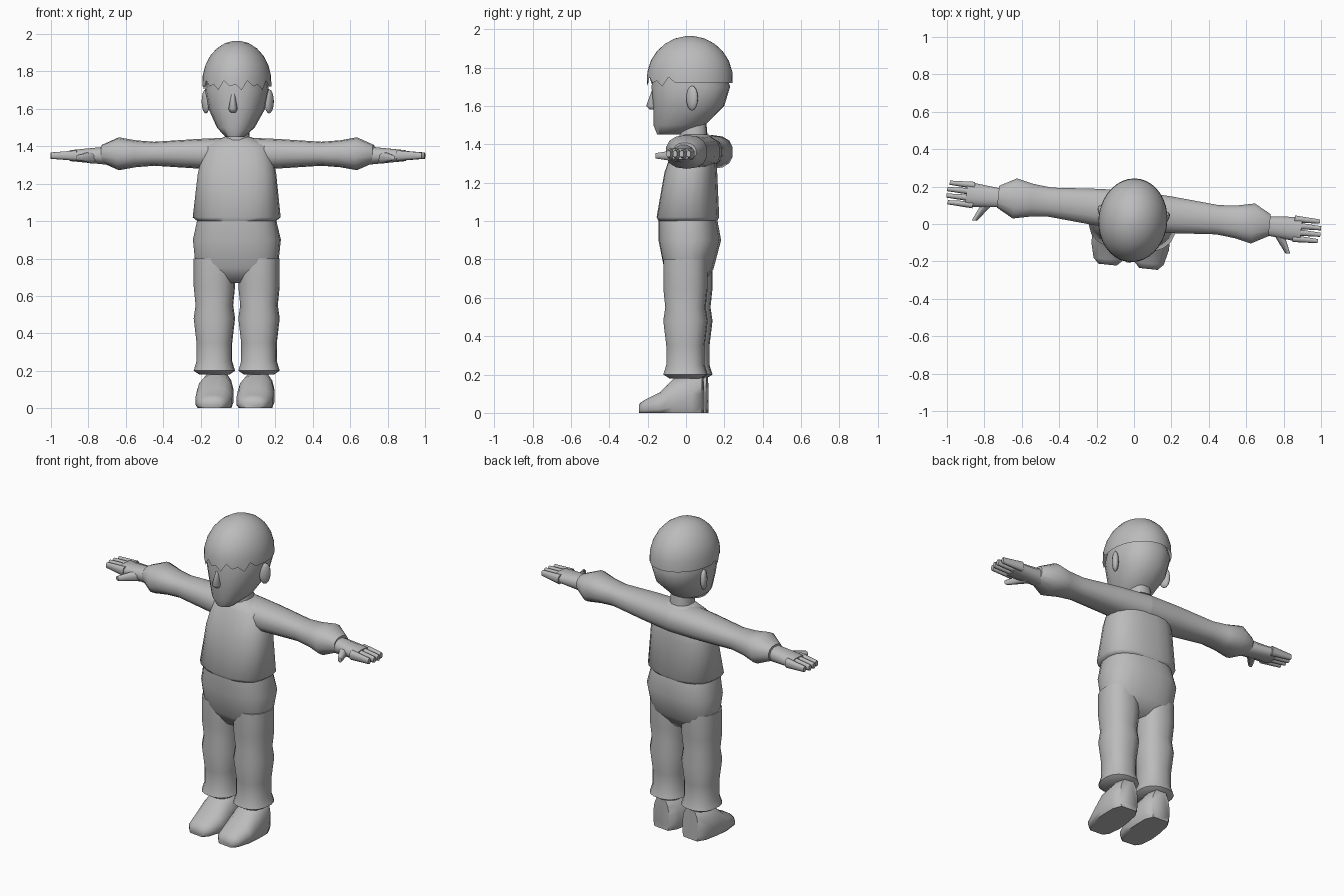
import bpy
import bmesh
import math
from mathutils import Matrix, Vector

if "Cube" in bpy.data.objects:
    bpy.data.objects.remove(bpy.data.objects["Cube"], do_unlink=True)

grey = bpy.data.materials.new("plain_grey")
grey.use_nodes = True
colour = (0.5, 0.5, 0.5, 1)
grey.diffuse_color = colour
grey.node_tree.nodes["Principled BSDF"].inputs["Base Color"].default_value = colour

# The whole figure is turned slightly towards its right
TURN = Matrix.Translation((-0.008, 0, 0)) @ Matrix.Rotation(math.radians(-6), 4, "Z")


def finish(name, bm):
    """Turn a bmesh into a smooth, coloured object."""
    bmesh.ops.recalc_face_normals(bm, faces=bm.faces)
    bm.transform(TURN)
    mesh = bpy.data.meshes.new(name)
    bm.to_mesh(mesh)
    bm.free()
    mesh.materials.append(grey)
    obj = bpy.data.objects.new(name, mesh)
    bpy.context.collection.objects.link(obj)
    bpy.ops.object.select_all(action="DESELECT")
    obj.select_set(True)
    bpy.context.view_layer.objects.active = obj
    bpy.ops.object.shade_smooth_by_angle(angle=math.radians(60))


def signed_power(value, power):
    return math.copysign(abs(value) ** power, value)


def limb(profile, centre, ratio):
    """Turn (position, half width) pairs into rings of constant proportion."""
    return [(position, half, centre - half * ratio, centre + half * ratio)
            for position, half in profile]


def loft(name, rings, axis="z", mid=0, lean=0, sides=16, power=0.85,
         side=1, open_start=False, adjust=None):
    """Skin rings of (position, half width, low, high) along an axis."""
    bm = bmesh.new()
    loops = []
    start = rings[0][0]
    for index, (position, half, low, high) in enumerate(rings):
        centre = mid + lean * (position - start)
        loop = []
        for step in range(sides):
            turn = math.tau * (step + 0.5) / sides
            across = centre + half * signed_power(math.cos(turn), power)
            along = (low + high) / 2 + (high - low) / 2 * signed_power(math.sin(turn), power)
            co = Vector({"x": (position, across, along),
                         "y": (across, position, along),
                         "z": (across, along, position)}[axis])
            if adjust:
                adjust(co, index, step)
            co.x *= side
            co.z = max(co.z, 0)
            loop.append(bm.verts.new(co))
        loops.append(loop)
    for first, second in zip(loops, loops[1:]):
        for i in range(sides):
            j = (i + 1) % sides
            bm.faces.new((first[i], first[j], second[j], second[i]))
    if not open_start:
        bm.faces.new(loops[0])
    bm.faces.new(loops[-1])
    finish(name, bm)


# Head with a flat jaw
loft("head", [
    (1.45, 0.05, -0.15, -0.03),
    (1.5, 0.1, -0.17, 0.1),
    (1.6, 0.15, -0.17, 0.2),
    (1.7, 0.17, -0.18, 0.23),
    (1.8, 0.15, -0.16, 0.2),
], power=0.9, sides=20)


# Hair is a dome whose lowest ring forms a jagged fringe
def fringe(co, index, step):
    if index == 0 and co.y < 0:
        co.z += (-0.02, 0.03, 0, 0.01)[step % 4]


def dome_ring(degrees):
    angle = math.radians(degrees)
    width = 0.185 * math.cos(angle)
    depth = 0.225 * math.cos(angle)
    return (1.74 + 0.225 * math.sin(angle), width, 0.02 - depth, 0.02 + depth)


loft("hair", [dome_ring(degrees) for degrees in range(-5, 90, 15)],
     power=1, sides=36, open_start=True, adjust=fringe)

# Nose
loft("nose", [
    (1.58, 0.015, -0.19, -0.15),
    (1.6, 0.025, -0.21, -0.15),
    (1.68, 0.01, -0.18, -0.15),
], sides=8, power=1)

# Neck
loft("neck", limb([(1.4, 0.07), (1.52, 0.06)], centre=0.04, ratio=1.1), sides=12)

# Shirt body, with a hem standing out over the trousers
loft("shirt_body", [
    (1, 0.21, -0.14, 0.16),
    (1.02, 0.235, -0.15, 0.17),
    (1.25, 0.21, -0.11, 0.16),
    (1.4, 0.18, -0.06, 0.15),
    (1.45, 0.07, -0.02, 0.12),
], sides=20, power=0.8)

# Trouser seat
loft("trouser_seat", [
    (1.01, 0.21, -0.14, 0.16),
    (0.9, 0.235, -0.14, 0.18),
    (0.75, 0.22, -0.11, 0.14),
    (0.67, 0.18, -0.06, 0.08),
], sides=20, power=0.8)

for label, side in (("left", 1), ("right", -1)):
    # Trouser leg with knee and gathered cuff
    leg = [(0.8, 0.11), (0.65, 0.11), (0.55, 0.1), (0.48, 0.11),
           (0.35, 0.095), (0.25, 0.095), (0.2, 0.11), (0.18, 0.08)]
    loft(label + "_trouser_leg", limb(leg, centre=0.01, ratio=1.05),
         mid=0.12, side=side)

    # Shoe, cut flat at the sole, as (position, half width, height)
    shoe = [(-0.23, 0.05, 0.05), (-0.2, 0.08, 0.07), (-0.12, 0.1, 0.11),
            (-0.05, 0.1, 0.18), (0.05, 0.09, 0.2), (0.1, 0.06, 0.2)]
    loft(label + "_shoe", [(y, half, -height / 3, height) for y, half, height in shoe],
         axis="y", mid=0.11, side=side)

    # Sleeve, flaring before the wrist
    sleeve = [(0, 0.11), (0.2, 0.1), (0.45, 0.08),
              (0.55, 0.09), (0.64, 0.11), (0.73, 0.06)]
    loft(label + "_sleeve", limb(sleeve, centre=1.36, ratio=0.8),
         axis="x", mid=0.07, side=side, sides=14)

    # Palm
    loft(label + "_palm", [(0.7, 0.05, 1.3, 1.4), (0.9, 0.07, 1.32, 1.38)],
         axis="x", mid=0.065, side=side, sides=12)

    # Four fingers side by side, the middle two longest
    for number in range(4):
        offset = number - 1.5
        tip = 1.01 - 0.01 * abs(offset)
        loft(f"{label}_finger_{number + 1}",
             limb([(0.86, 0.02), (tip, 0.012)], centre=1.35, ratio=1.5),
             axis="x", mid=0.065 + 0.035 * offset, side=side, sides=8)

    # Thumb slanting forwards
    loft(label + "_thumb", limb([(0.05, 0.035), (-0.07, 0.015)], centre=1.34, ratio=1),
         axis="y", mid=0.77, lean=-0.6, side=side, sides=8)

    # Ear, flared at the rear
    bm = bmesh.new()
    bmesh.ops.create_uvsphere(bm, u_segments=12, v_segments=8, radius=1)
    bm.transform(Matrix.Translation((0.17 * side, 0.05, 1.64))
                 @ Matrix.Rotation(-0.5 * side, 4, "Z")
                 @ Matrix.Diagonal((0.02, 0.035, 0.065, 1)))
    finish(label + "_ear", bm)
